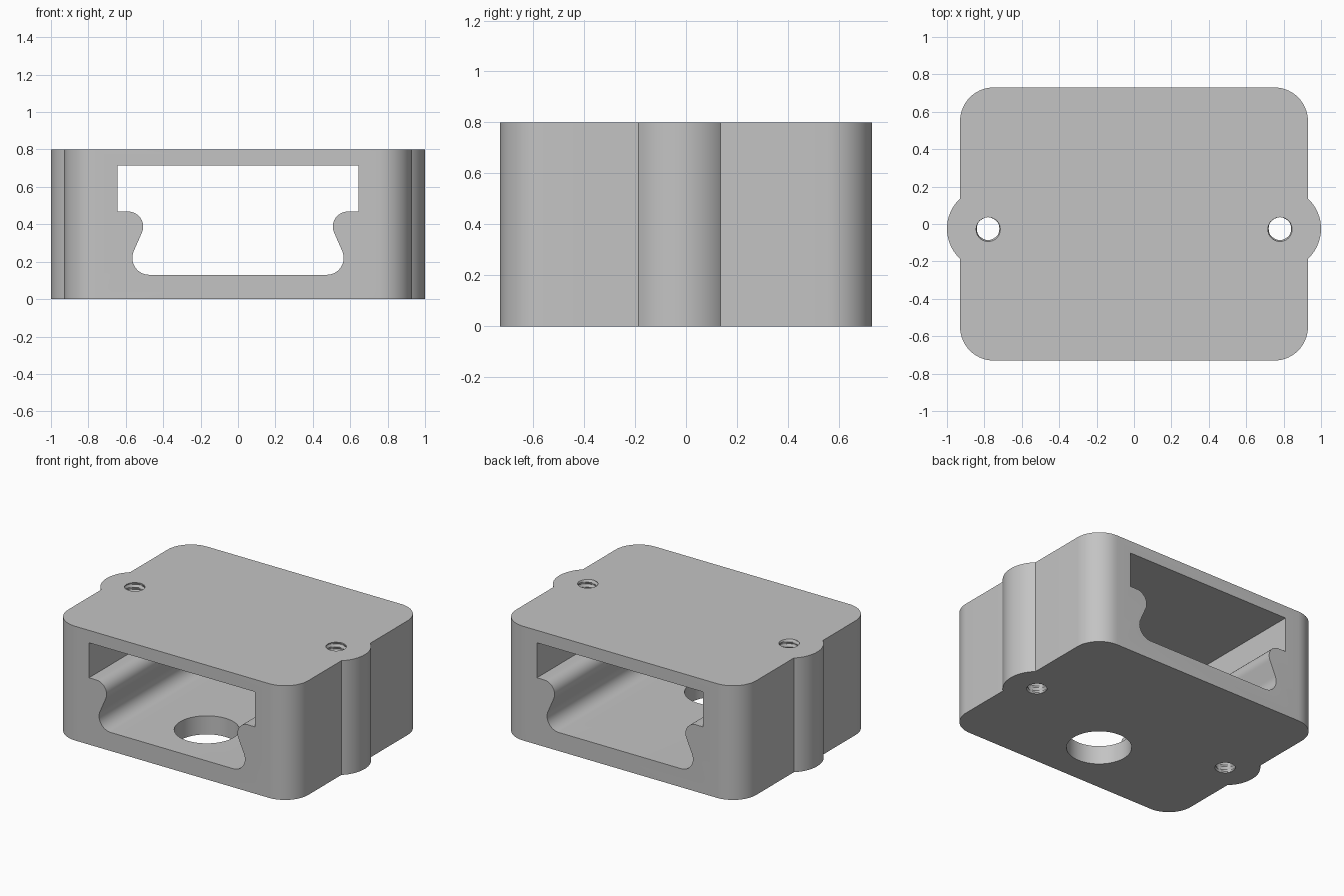
import bpy, bmesh
from math import cos, sin, pi, radians, floor

if "Cube" in bpy.data.objects:
    bpy.data.objects.remove(bpy.data.objects["Cube"], do_unlink=True)

grey = bpy.data.materials.new("plain_grey")
grey.use_nodes = True
COLOUR = (0.55, 0.55, 0.55, 1)
grey.diffuse_color = COLOUR
grey.node_tree.nodes["Principled BSDF"].inputs["Base Color"].default_value = COLOUR

H, HX, HY, CORNER = 0.8, 0.93, 0.73, 0.18
BOLT_X, BOLT_Y = 0.78, -0.025
EPS = 0.05


def arc(cx, cy, r, start, end, n=14):
    steps = [radians(start + (end - start) * i / n) for i in range(n + 1)]
    return [(cx + r * cos(a), cy + r * sin(a)) for a in steps]


def make(name, bm):
    bmesh.ops.recalc_face_normals(bm, faces=bm.faces)
    mesh = bpy.data.meshes.new(name)
    bm.to_mesh(mesh)
    bm.free()
    mesh.materials.append(grey)
    obj = bpy.data.objects.new(name, mesh)
    bpy.context.collection.objects.link(obj)
    return obj


def prism(name, points, offset):
    """Extrude a closed loop of 3D points along an offset."""
    bm = bmesh.new()
    face = bm.faces.new([bm.verts.new(p) for p in points])
    top = bmesh.ops.extrude_face_region(bm, geom=[face])["geom"]
    verts = [v for v in top if isinstance(v, bmesh.types.BMVert)]
    bmesh.ops.translate(bm, verts=verts, vec=offset)
    return make(name, bm)


def upright(name, outline, z0, z1):
    return prism(name, [(x, y, z0) for x, y in outline], (0, 0, z1 - z0))


def thread(name, x, minor=0.06, major=0.07, pitch=0.035, sides=24, per_turn=6):
    """Helically ridged rod that cuts a threaded hole."""
    bm = bmesh.new()
    rings, dz = [], pitch / per_turn
    for k in range(int((H + 2 * EPS) / dz) + 1):
        ring = []
        for i in range(sides):
            a = 2 * pi * i / sides
            t = k / per_turn - i / sides
            wave = 1 - abs(2 * (t - floor(t)) - 1)
            r = minor + (major - minor) * wave
            ring.append(bm.verts.new((x + r * cos(a), BOLT_Y + r * sin(a), k * dz - EPS)))
        rings.append(ring)
    for lo, hi in zip(rings, rings[1:]):
        for i in range(sides):
            j = (i + 1) % sides
            bm.faces.new((lo[i], lo[j], hi[j]))
            bm.faces.new((lo[i], hi[j], hi[i]))
    bm.faces.new(rings[0])
    bm.faces.new(rings[-1])
    return make(name, bm)


def combine(target, other, operation):
    mod = target.modifiers.new(other.name, "BOOLEAN")
    mod.operation, mod.solver, mod.object = operation, "EXACT", other
    bpy.context.view_layer.objects.active = target
    bpy.ops.object.modifier_apply(modifier=mod.name)
    bpy.data.objects.remove(other, do_unlink=True)


# Rounded block
ix, iy = HX - CORNER, HY - CORNER
outline = []
for q, (sx, sy) in enumerate([(1, 1), (-1, 1), (-1, -1), (1, -1)]):
    outline += arc(sx * ix, sy * iy, CORNER, q * 90, q * 90 + 90)
body = upright("bracket_body", outline, 0, H)

# Round lugs around the bolt holes
for side in (-1, 1):
    lug = upright("lug", arc(side * BOLT_X, BOLT_Y, 0.22, 0, 360, 64)[:-1], 0, H)
    combine(body, lug, "UNION")

# Through channel: wide upper slot, rounded shoulders, flared lower pocket
half = [(-0.643, 0.713), (-0.643, 0.468)]
half += arc(-0.587, 0.388, 0.08, 90, -23.7)
half += arc(-0.475, 0.22, 0.09, 156.3, 270)
profile = half + [(-x, z) for x, z in reversed(half)]
channel = prism("channel", [(x, -1, z) for x, z in profile], (0, 2, 0))
combine(body, channel, "DIFFERENCE")

# Round opening in the floor
floor_hole = upright("floor_hole", arc(0, -0.345, 0.207, 0, 360, 64)[:-1], -EPS, 0.3)
combine(body, floor_hole, "DIFFERENCE")

# Threaded bolt holes
for side in (-1, 1):
    combine(body, thread("bolt_thread", side * BOLT_X), "DIFFERENCE")

# Crisp edges with smooth rounded walls
body.select_set(True)
bpy.context.view_layer.objects.active = body
bpy.ops.object.shade_smooth_by_angle(angle=radians(25))
